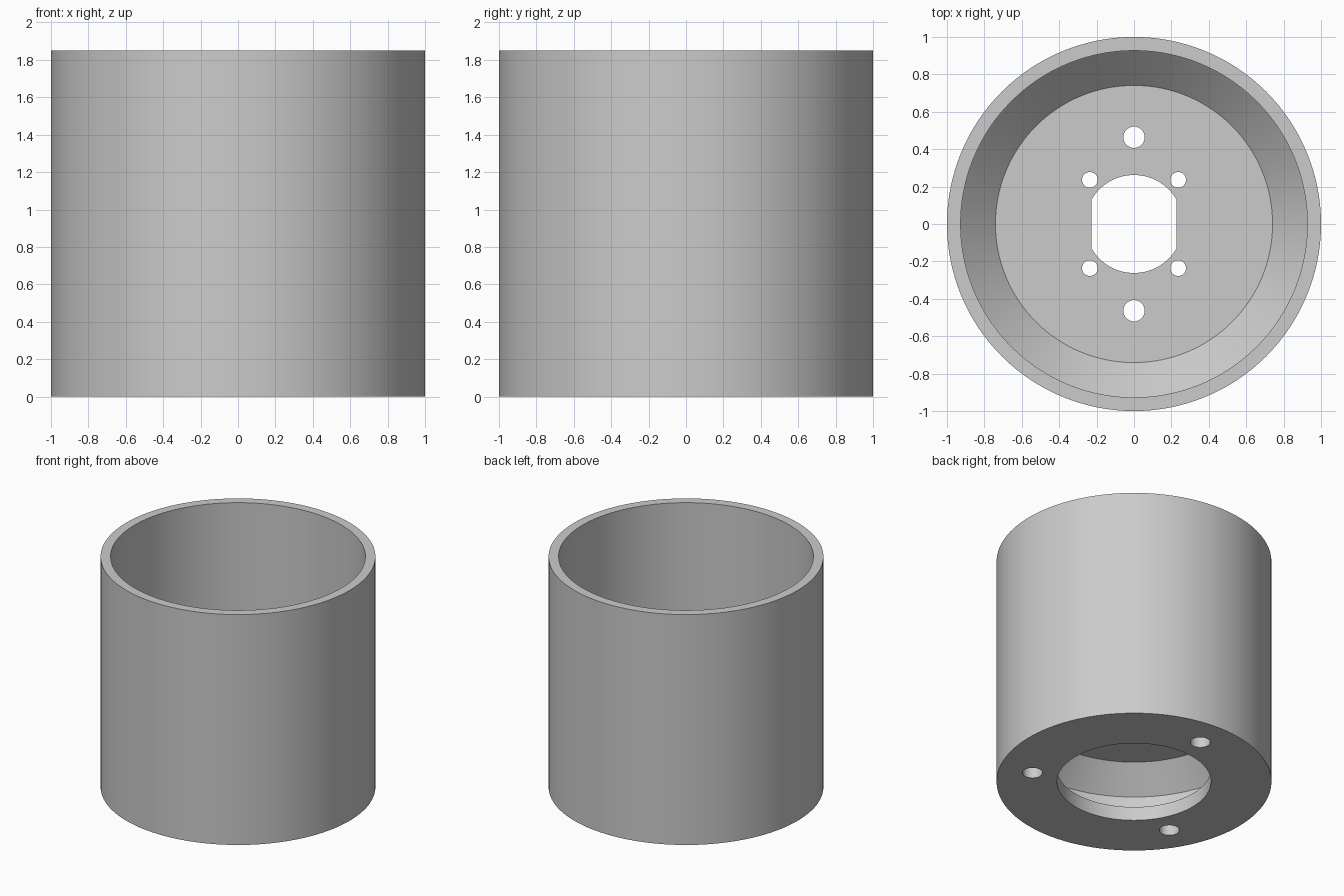
import bpy, bmesh, math
from mathutils import Matrix, Vector

cube = bpy.data.objects.get("Cube")
if cube:
    bpy.data.objects.remove(cube, do_unlink=True)

# Material
grey = bpy.data.materials.new("light_grey")
grey.use_nodes = True
COLOUR = (0.6, 0.6, 0.6, 1)
grey.diffuse_color = COLOUR
grey.node_tree.nodes["Principled BSDF"].inputs["Base Color"].default_value = COLOUR


def add_object(name, bm):
    bmesh.ops.recalc_face_normals(bm, faces=bm.faces)
    mesh = bpy.data.meshes.new(name)
    bm.to_mesh(mesh)
    bm.free()
    mesh.materials.append(grey)
    obj = bpy.data.objects.new(name, mesh)
    bpy.context.collection.objects.link(obj)
    return obj


def lathe(name, profile, steps):
    bm = bmesh.new()
    verts = [bm.verts.new((r, 0, z)) for r, z in profile]
    edges = [bm.edges.new(pair) for pair in zip(verts, verts[1:])]
    bmesh.ops.spin(bm, geom=verts + edges, cent=(0, 0, 0), axis=(0, 0, 1),
                   angle=math.tau, steps=steps)
    bmesh.ops.remove_doubles(bm, verts=bm.verts, dist=0.0001)
    return add_object(name, bm)


def add_hole(bm, x, y, radius, low, high, sides=32):
    bmesh.ops.create_cone(bm, cap_ends=True, segments=sides, radius1=radius,
                          radius2=radius, depth=high - low,
                          matrix=Matrix.Translation((x, y, (low + high) / 2)))


# Hollow cylinder with a bottom plate and a raised inner floor
FLOOR_LOW, FLOOR_HIGH, HEIGHT = 0.593, 0.704, 1.85
PLATE, BORE, NECK, OPENING = 0.111, 0.927, 0.741, 0.56
housing = lathe("housing", [
    (0, FLOOR_LOW), (NECK, FLOOR_LOW), (BORE, 0.407), (BORE, PLATE),
    (OPENING, PLATE), (OPENING, 0), (1, 0), (1, HEIGHT),
    (BORE, HEIGHT), (BORE, 0.889), (NECK, FLOOR_HIGH), (0, FLOOR_HIGH)], 128)

# Screw holes through the floor and the bottom plate
holes = bmesh.new()
for side in (-1, 1):
    add_hole(holes, 0, side * 0.464, 0.057, 0.5, 0.8)
    for end in (-1, 1):
        add_hole(holes, side * 0.236, end * 0.236, 0.042, 0.5, 0.8)
for i in range(3):
    a = math.radians(90 + 120 * i)
    add_hole(holes, 0.75 * math.cos(a), 0.75 * math.sin(a), 0.073, -0.1, 0.2)

# Round central opening with two flat sides
FLAT, ROUND = 0.228, 0.262
corner = math.acos(FLAT / ROUND)
arc = [corner + (math.pi - 2 * corner) * i / 32 for i in range(33)]
outline = [Vector((ROUND * math.cos(a), ROUND * math.sin(a), 0.5))
           for a in arc + [a + math.pi for a in arc]]
face = holes.faces.new([holes.verts.new(p) for p in outline])
top = bmesh.ops.extrude_face_region(holes, geom=[face])["geom"]
bmesh.ops.translate(holes, vec=(0, 0, 0.3),
                    verts=[v for v in top if isinstance(v, bmesh.types.BMVert)])
cutter = add_object("hole_cutter", holes)
cutter.hide_render = True

# Cut the holes and discard the cutter
bpy.ops.object.select_all(action="DESELECT")
bpy.context.view_layer.objects.active = housing
housing.select_set(True)
cut = housing.modifiers.new("holes", "BOOLEAN")
cut.operation = "DIFFERENCE"
cut.solver = "EXACT"
cut.object = cutter
bpy.ops.object.modifier_apply(modifier=cut.name)
bpy.data.objects.remove(cutter, do_unlink=True)
bpy.ops.object.shade_smooth_by_angle(angle=math.radians(30))
